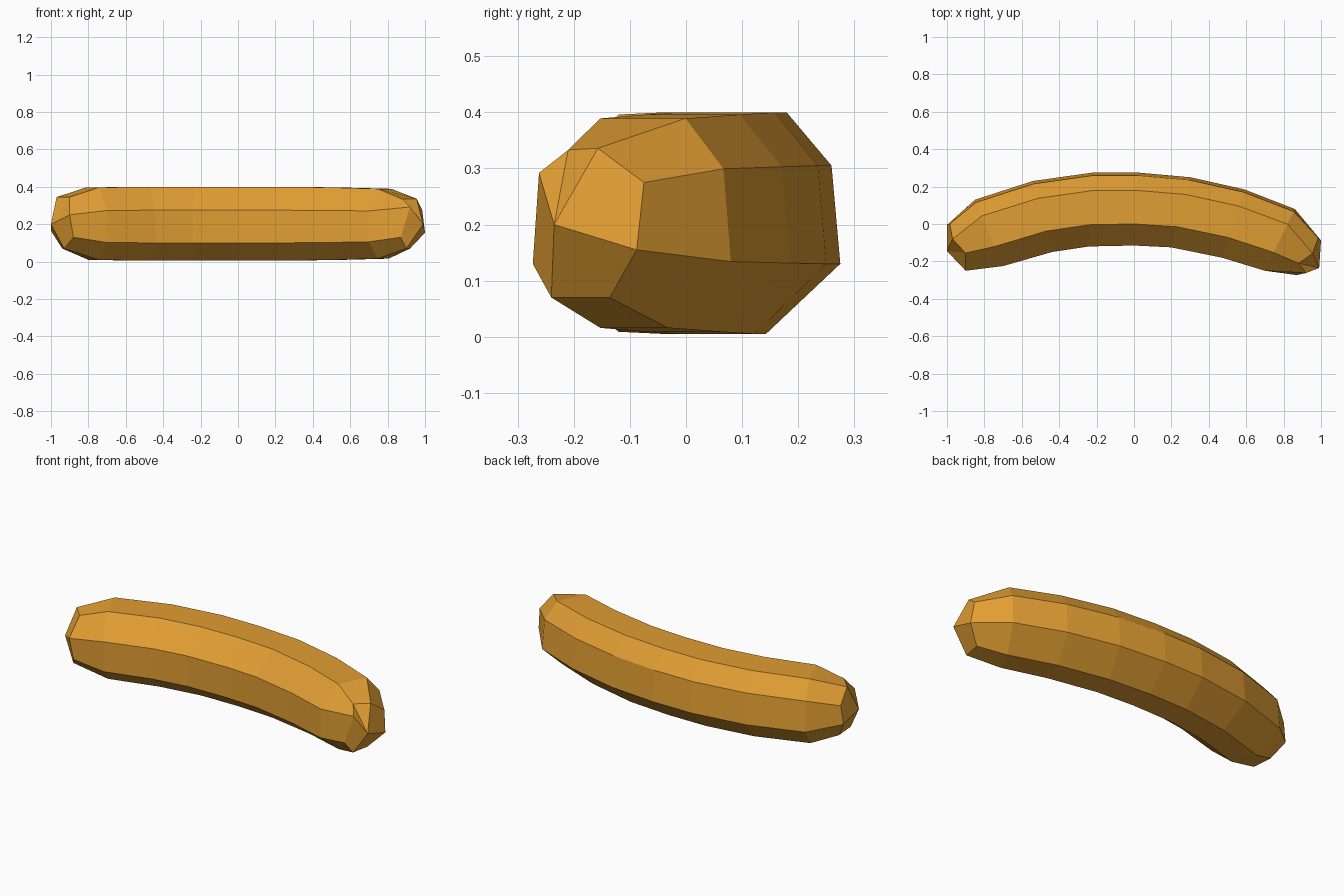
import bpy
import bmesh

cube = bpy.data.objects.get("Cube")
if cube:
    bpy.data.objects.remove(cube, do_unlink=True)

# Golden skin colour
skin = bpy.data.materials.new("golden_orange")
skin.use_nodes = True
colour = (0.75, 0.34, 0.033, 1)
skin.diffuse_color = colour
skin.node_tree.nodes["Principled BSDF"].inputs["Base Color"].default_value = colour

# Eight-sided cross-section: share of the way from front to back, and height
SECTION = [(0, .275), (.295, .4), (.755, .4), (.96, .305),
           (1, .13), (.66, .005), (.295, .005), (0, .1)]

# Stations along the bend: front x, front y, back x, back y, end squeeze
STATIONS = [
    (-.7, -.225, -.85, .13, .98),
    (-.44, -.15, -.54, .23, 1),
    (-.24, -.12, -.22, .275, 1),
    (0, -.115, .02, .275, 1),
    (.2, -.125, .3, .25, 1),
    (.47, -.18, .59, .185, .98),
    (.7, -.25, .86, .08, .945),
]

# Narrow, uneven rims that close the two ends, in section order
RIGHT_RIM = [(-.9, -.25, .25), (-.9, -.155, .345), (-.97, -.08, .345),
             (-.985, 0, .27), (-1, -.005, .165), (-.94, -.05, .07),
             (-.93, -.17, .07), (-.88, -.24, .13)]
LEFT_RIM = [(.92, -.262, .292), (.88, -.21, .333), (.955, -.157, .336),
            (.985, -.075, .275), (1, -.088, .155), (.92, -.136, .07),
            (.9, -.24, .07), (.87, -.273, .13)]
RIGHT_TIP = (-1, -.145, .2)
LEFT_TIP = (.99, -.235, .2)


def station_points(fx, fy, bx, by, squeeze):
    """Place the cross-section between a front and a back point."""
    middle = .2025
    return [(fx + (bx - fx) * t, fy + (by - fy) * t,
             middle + (z - middle) * squeeze) for t, z in SECTION]


def add_end(bm, rim, tip):
    """Close a rim with facets that meet at an off-centre tip."""
    point = bm.verts.new(tip)
    for facet in ((0, 1), (1, 2), (2, 3, 4), (4, 5, 6), (6, 7, 0)):
        bm.faces.new([rim[i] for i in facet] + [point])


# Body: skin the rings together, then close both ends
bm = bmesh.new()
layout = [RIGHT_RIM] + [station_points(*s) for s in STATIONS] + [LEFT_RIM]
rings = [[bm.verts.new(p) for p in ring] for ring in layout]
for near, far in zip(rings, rings[1:]):
    for i in range(len(SECTION)):
        j = (i + 1) % len(SECTION)
        bm.faces.new((near[i], near[j], far[j], far[i]))
add_end(bm, rings[0], RIGHT_TIP)
add_end(bm, rings[-1], LEFT_TIP)
bmesh.ops.recalc_face_normals(bm, faces=bm.faces)

mesh = bpy.data.meshes.new("curved_body")
bm.to_mesh(mesh)
bm.free()
mesh.materials.append(skin)
body = bpy.data.objects.new("curved_body", mesh)
bpy.context.scene.collection.objects.link(body)
